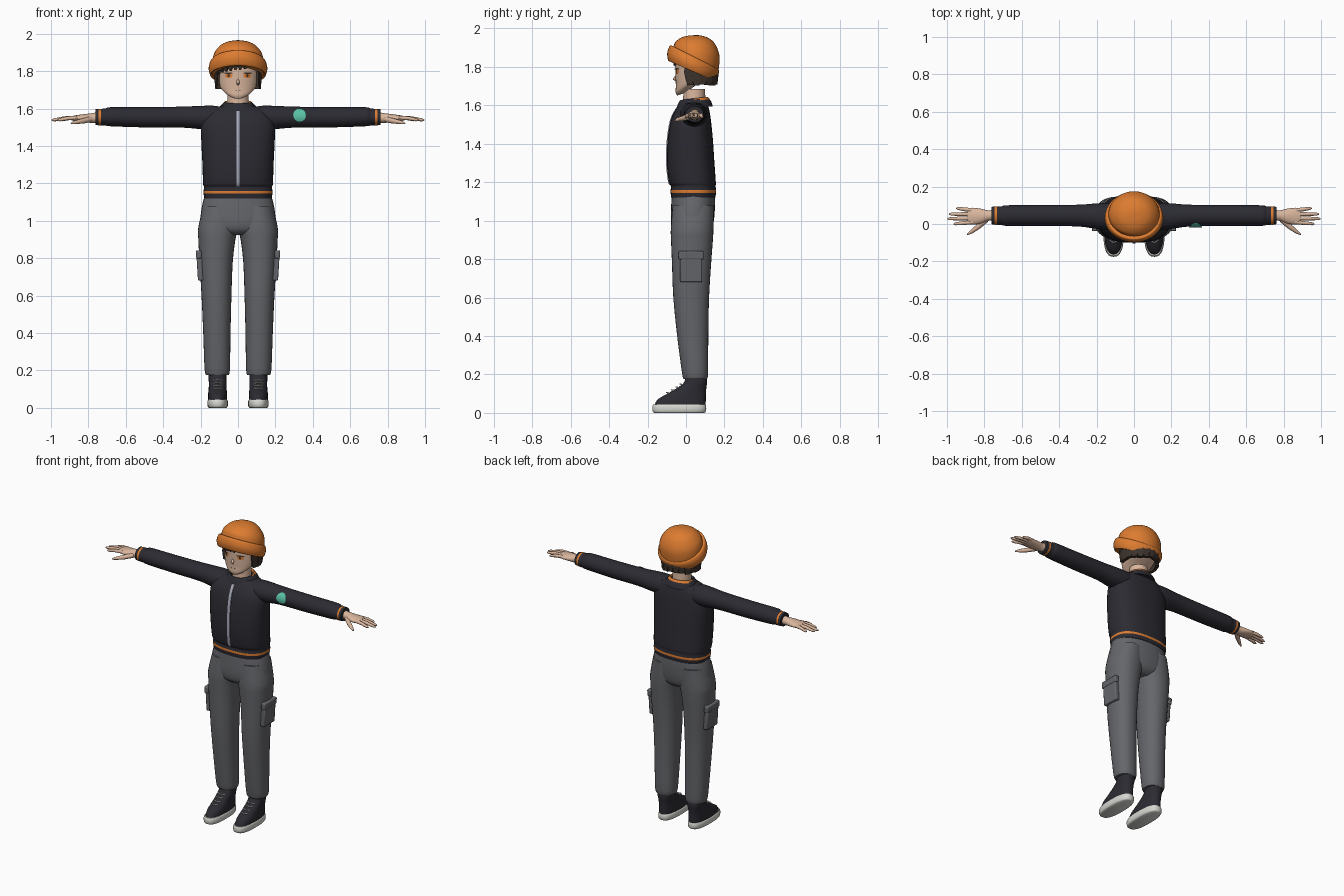
import bpy, bmesh, random
from math import sin, cos, pi, radians, sqrt
from mathutils import Vector

random.seed(4)
if "Cube" in bpy.data.objects:
    bpy.data.objects.remove(bpy.data.objects["Cube"])


def material(name, *rgb):
    m = bpy.data.materials.new(name)
    m.use_nodes = True
    m.diffuse_color = (*rgb, 1)
    m.node_tree.nodes["Principled BSDF"].inputs["Base Color"].default_value = (*rgb, 1)
    return m


ORANGE = material("orange knit", 0.72, 0.2, 0.03)
BLACK = material("dark cloth", 0.024, 0.024, 0.032)
GREY = material("grey cloth", 0.13, 0.133, 0.145)
SKIN = material("skin", 0.7, 0.47, 0.34)
HAIR = material("brown hair", 0.045, 0.032, 0.024)
WHITE = material("off white rubber", 0.68, 0.68, 0.64)
SILVER = material("silver zip", 0.4, 0.41, 0.5)
GREEN = material("green badge", 0.1, 0.53, 0.37)


def smooth(ob):
    bpy.ops.object.select_all(action="DESELECT")
    ob.select_set(True)
    bpy.context.view_layer.objects.active = ob
    bpy.ops.object.shade_smooth_by_angle(angle=radians(42))


def skin(name, rings, mat, stripe=None, caps=True):
    """Join rings of points; stripe(centre) picks faces for the orange trim."""
    bm = bmesh.new()
    loops = [[bm.verts.new(p) for p in r] for r in rings]
    for a, b in zip(loops, loops[1:]):
        for i in range(len(a)):
            j = (i + 1) % len(a)
            bm.faces.new((a[i], a[j], b[j], b[i]))
    if caps:
        bm.faces.new(loops[0])
    bm.faces.new(loops[-1])
    bmesh.ops.recalc_face_normals(bm, faces=bm.faces)
    if stripe:
        for f in bm.faces:
            f.material_index = int(stripe(f.calc_center_median()))
    me = bpy.data.meshes.new(name)
    bm.to_mesh(me)
    bm.free()
    me.materials.append(mat)
    if stripe:
        me.materials.append(ORANGE)
    ob = bpy.data.objects.new(name, me)
    bpy.context.collection.objects.link(ob)
    smooth(ob)
    return ob


def refine(rings, steps):
    """Smooth interpolation through the given cross-sections."""
    rs = [Vector(r) for r in rings]
    out = []
    for i in range(len(rs) - 1):
        p, a, b, q = rs[max(i - 1, 0)], rs[i], rs[i + 1], rs[min(i + 2, len(rs) - 1)]
        for k in range(steps):
            t = k / steps
            out.append(a + (b - a) * t if steps == 1 else
                       0.5 * (2 * a + (b - p) * t + (2 * p - 5 * a + 4 * b - q) * t * t
                              + (3 * a - p - 3 * b + q) * t ** 3))
    return out + [rs[-1]]


def loft(name, rings, mat, axis="z", e=2, n=32, steps=3, stripe=None):
    """Rings are (position, centre a, centre b, radius a, radius b, slope)."""
    fine = refine(rings, steps)
    loops = []
    for t, a, b, ra, rb, slope in fine:
        loop = []
        for k in range(n):
            c, s = cos(2 * pi * k / n), sin(2 * pi * k / n)
            c = abs(c) ** (2 / e) * (1 if c > 0 else -1) * ra
            s = abs(s) ** (2 / e) * (1 if s > 0 else -1) * rb
            loop.append((a + c, b + s, t + slope * s) if axis == "z" else (t, a + c, b + s))
        loops.append(loop)
    skin(name, loops, mat, stripe)
    return fine


def level(*rings):
    return [(z, x, y, rx, ry, 0) for z, x, y, rx, ry in rings]


def tube(name, points, radii, mat, n=10):
    pts = [Vector(p) for p in points]
    d = (pts[-1] - pts[0]).normalized()
    u = d.orthogonal().normalized()
    v = d.cross(u)
    return skin(name, [[p + r * (cos(2 * pi * k / n) * u + sin(2 * pi * k / n) * v)
                        for k in range(n)] for p, r in zip(pts, radii)], mat)


def plate(name, cx, cz, rx, rz, surface, mat, n=24):
    """Thin oval lying on a front-facing curved surface."""
    rings = []
    for f in (1, 0.75, 0.5, 0.2):
        ring = [(cx + f * rx * cos(2 * pi * k / n), cz + f * rz * sin(2 * pi * k / n)) for k in range(n)]
        rings.append([(x, surface(x, z), z) for x, z in ring])
    ob = skin(name, rings, mat, caps=False)
    if ob.data.polygons[0].normal.y > 0:
        ob.data.flip_normals()


def box(name, loc, size, mat, tilt=0):
    bpy.ops.mesh.primitive_cube_add(size=1, location=loc, rotation=(0, tilt, 0))
    ob = bpy.context.object
    ob.name = name
    ob.scale = size
    bpy.ops.object.transform_apply(location=False, rotation=False, scale=True)
    ob.data.materials.append(mat)
    bev = ob.modifiers.new("bevel", "BEVEL")
    bev.width, bev.segments = 0.007, 2
    smooth(ob)


# Jacket body with striped hem
torso = loft("jacket_body", level(
    (1.12, 0, .038, .18, .115), (1.145, 0, .038, .184, .118), (1.16, 0, .038, .184, .118),
    (1.182, 0, .038, .182, .116), (1.2, 0, .033, .187, .122), (1.3, 0, .024, .19, .124),
    (1.42, 0, .022, .196, .118), (1.52, 0, .025, .196, .105), (1.575, 0, .033, .165, .088),
    (1.605, 0, .04, .12, .07), (1.615, 0, .04, .08, .055)),
    BLACK, e=2.5, n=40, stripe=lambda c: 1.145 < c.z < 1.16)

# Zip following the jacket front
skin("zip", [[(x, r[2] - r[4] - d, r[0]) for x, d in ((-.009, -.01), (-.009, .004), (.009, .004), (.009, -.01))]
             for r in torso if 1.18 < r[0] < 1.59], SILVER)

# Folded collar with trim at the back of the rim
loft("collar", [(1.585, 0, .043, .112, .096, .1), (1.605, 0, .043, .102, .09, .12),
                (1.622, 0, .042, .086, .081, .12), (1.63, 0, .042, .079, .076, .12),
                (1.636, 0, .042, .073, .07, .12), (1.628, 0, .042, .066, .064, .12),
                (1.6, 0, .042, .062, .06, 0)],
     BLACK, steps=1, stripe=lambda c: 1.63 < c.z and c.y > .04)

# Neck and head
loft("neck", level((1.57, 0, .043, .062, .06), (1.63, 0, .043, .058, .058), (1.685, 0, .043, .056, .056)), SKIN)
loft("head", [(1.654, 0, -.036, .01, .01, .3), (1.665, 0, -.018, .04, .03, .35),
              (1.69, 0, .002, .073, .056, .35), (1.72, 0, .025, .098, .078, .25),
              (1.77, 0, .045, .112, .1, .1), (1.83, 0, .05, .115, .105, 0),
              (1.88, 0, .05, .1, .095, 0)], SKIN, steps=4)
tube("nose", [(0, -.045, 1.765), (0, -.055, 1.745), (0, -.062, 1.733), (0, -.05, 1.725)],
     [.004, .008, .007, .004], SKIN)
tube("mouth", [(-.014, -.051, 1.695), (.014, -.051, 1.695)], [.002, .002], HAIR, 6)


def face_surface(lift):
    return lambda x, z: .045 - .1 * sqrt(max(0, 1 - (x / .112) ** 2)) - lift


for side, s in (("left", 1), ("right", -1)):
    plate(side + "_eye", s * .05, 1.775, .02, .012, face_surface(.004), ORANGE)
    plate(side + "_pupil", s * .05, 1.776, .006, .009, face_surface(.006), HAIR)
    plate(side + "_eyelash", s * .052, 1.789, .025, .004, face_surface(.007), HAIR)


# Hair: tapered locks around the head
def lock(name, angle, top, bottom, width, tip):
    a = radians(angle)
    out, along = Vector((cos(a), sin(a), 0)), Vector((-sin(a), cos(a), 0))
    rings = []
    for z, w, push in ((top, width, 0), ((top + bottom) / 2, width, .003), (bottom, width * tip, -.002)):
        c = Vector((.113 * cos(a), .05 + .106 * sin(a), z)) + out * push
        rings.append([c + along * w * i + out * .01 * j for i, j in ((-1, -1), (1, -1), (1, 1), (-1, 1))])
    skin(name, rings, HAIR)


for i in range(13):
    lock("back_hair_lock", -15 + i * 17.5, 1.82, 1.702 + random.uniform(0, .015), .021, .75)
for i in range(9):
    lock("fringe_lock", 198 + i * 13, 1.87, 1.775 + .005 * i + random.uniform(0, .008), .017, .25)
for a in (-24, 204):
    lock("sideburn", a, 1.82, 1.72, .012, .3)

# Knitted hat: tilted rolled brim and dome
loft("hat_brim", [(1.785, 0, .03, .138, .112, -.43), (1.78, 0, .028, .148, .12, -.43),
                  (1.81, 0, .033, .157, .131, -.45), (1.838, 0, .042, .152, .13, -.5),
                  (1.85, 0, .045, .142, .123, -.5), (1.848, 0, .047, .128, .11, -.5)], ORANGE, n=40)
loft("hat_dome", [(1.83, 0, .048, .137, .119, -.48), (1.868, 0, .056, .135, .118, -.4),
                  (1.902, 0, .06, .123, .112, -.28), (1.94, 0, .06, .09, .085, -.14),
                  (1.959, 0, .057, .048, .046, -.06), (1.965, 0, .055, .008, .008, 0)], ORANGE, n=40)

# Trouser seat
loft("trouser_seat", level((1.135, 0, .038, .178, .112), (1.08, 0, .037, .192, .114),
                           (1.0, 0, .033, .2, .112), (.95, 0, .031, .17, .1), (.925, 0, .031, .08, .07)),
     GREY, e=2.3)

for side, s in (("left", 1), ("right", -1)):
    # Sleeve with striped cuff
    loft(side + "_sleeve", [(x * s, y, z, ry, rz, 0) for x, y, z, ry, rz in (
        (.05, .04, 1.55, .045, .045), (.12, .04, 1.552, .07, .062), (.2, .042, 1.552, .068, .062),
        (.3, .045, 1.554, .058, .056), (.5, .046, 1.553, .056, .054), (.68, .045, 1.556, .055, .051),
        (.705, .045, 1.555, .05, .046), (.733, .045, 1.554, .049, .044), (.745, .045, 1.554, .049, .044),
        (.762, .045, 1.554, .046, .042))],
        BLACK, axis="x", stripe=lambda c: .733 < abs(c.x) < .745)

    # Hand
    loft(side + "_palm", [(x * s, y, z, ry, rz, 0) for x, y, z, ry, rz in (
        (.74, .047, 1.552, .03, .03), (.78, .045, 1.549, .028, .026), (.82, .042, 1.548, .04, .022),
        (.865, .042, 1.548, .045, .016), (.89, .042, 1.548, .038, .011))], SKIN, axis="x", n=20)
    for finger, y0, x1, y1 in (("index", .01, .965, .0), ("middle", .031, .998, .028),
                               ("ring", .052, .99, .053), ("little", .073, .95, .084)):
        a, b = Vector((.86 * s, y0, 1.55)), Vector((x1 * s, y1, 1.538))
        tube(f"{side}_{finger}_finger", [a, a.lerp(b, .5) + Vector((0, 0, .004)), a.lerp(b, .9), b],
             [.011, .0105, .008, .003], SKIN)
    tube(side + "_thumb", [(.79 * s, .025, 1.543), (.83 * s, -.012, 1.533), (.87 * s, -.042, 1.526),
                           (.892 * s, -.056, 1.52)], [.016, .014, .01, .004], SKIN)

    # Trouser leg and cargo pocket
    loft(side + "_trouser_leg", level(*[(z, x * s, y, rx, ry) for z, x, y, rx, ry in (
        (1.08, .096, .038, .09, .108), (.96, .107, .032, .106, .111), (.9, .113, .031, .099, .109),
        (.78, .117, .029, .089, .102), (.6, .115, .027, .08, .093), (.4, .113, .035, .073, .081),
        (.21, .111, .047, .068, .068), (.175, .11, .048, .061, .061))]), GREY, e=2.2)
    box(side + "_pocket", (.202 * s, .027, .745), (.032, .115, .13), GREY, s * .06)
    box(side + "_pocket_flap", (.21 * s, .027, .82), (.03, .13, .044), GREY, s * .06)

    # Shoe: sole, upper and laces
    loft(side + "_shoe_sole", level(*[(z, .109 * s, -.035, rx, ry) for z, rx, ry in (
        (0, .047, .13), (.008, .054, .139), (.034, .055, .14), (.044, .05, .135))]), WHITE, e=2.6, steps=2)
    loft(side + "_shoe_upper", level(*[(z, .109 * s, y, rx, ry) for z, y, rx, ry in (
        (.036, -.032, .051, .134), (.07, -.022, .051, .125), (.1, .003, .048, .1), (.13, .03, .047, .076),
        (.16, .05, .048, .059), (.195, .05, .046, .056))]), BLACK, e=2.3)
    for i, (y, z) in enumerate(((-.098, .103), (-.074, .117), (-.05, .132), (-.03, .147))):
        w = .022 + .002 * i
        tube(side + "_lace", [((.109 - w) * s, y + .012, z), (.109 * s, y - .002, z + .003),
                              ((.109 + w) * s, y + .012, z)], [.0035] * 3, WHITE, 6)

# Round badge on the left sleeve
plate("sleeve_badge", .33, 1.565, .035, .035,
      lambda x, z: .045 - .058 * sqrt(max(0, 1 - ((z - 1.554) / .056) ** 2)) - .006, GREEN)
